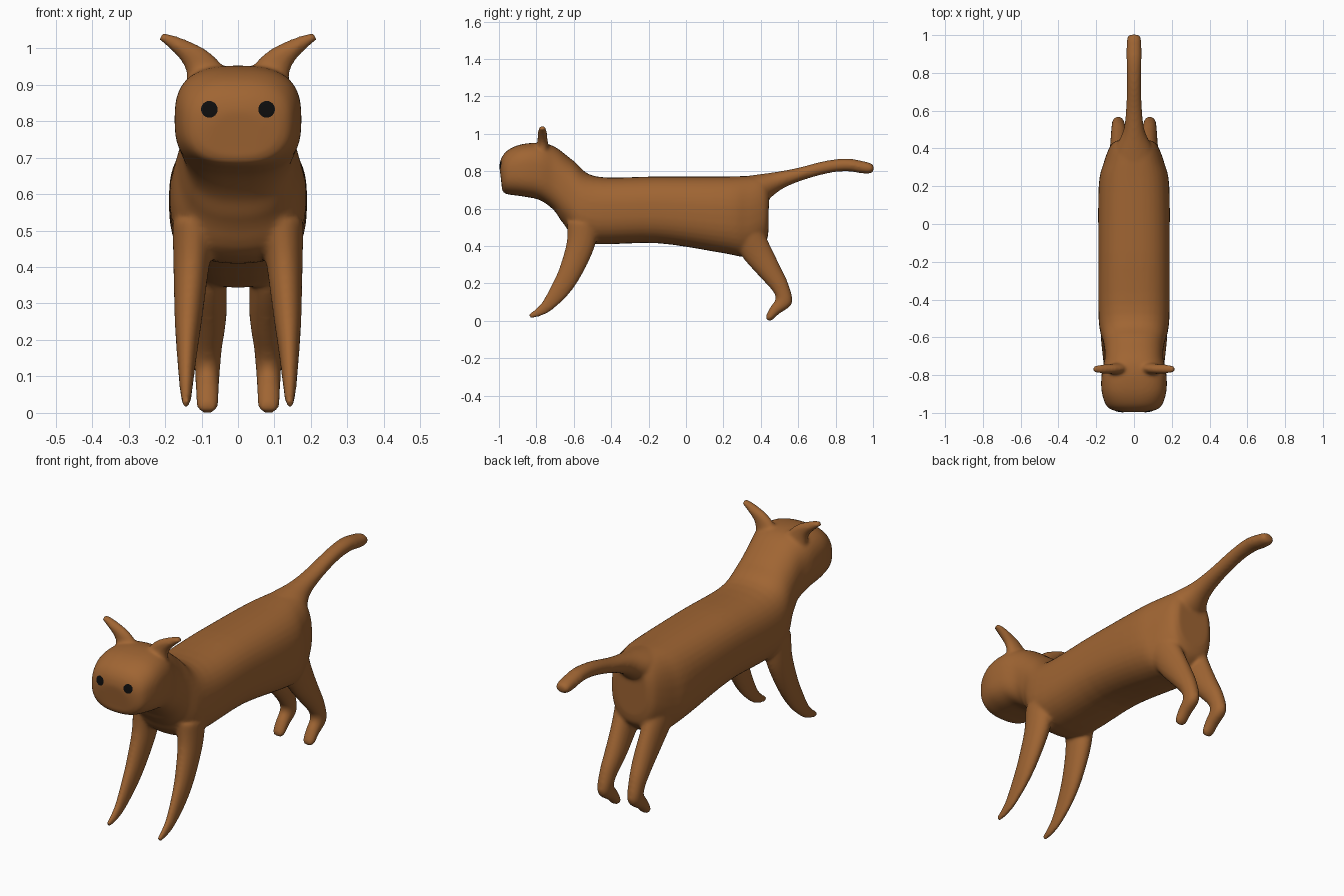
import bpy, bmesh, math
from mathutils import Vector as V

if "Cube" in bpy.data.objects:
    bpy.data.objects.remove(bpy.data.objects["Cube"])


def material(name, rgb):
    m = bpy.data.materials.new(name)
    m.diffuse_color = (*rgb, 1)
    m.use_nodes = True
    m.node_tree.nodes["Principled BSDF"].inputs["Base Color"].default_value = m.diffuse_color
    return m


BROWN = material("brown fur", (0.35, 0.13, 0.033))
BLACK = material("black eye", (0.004, 0.004, 0.004))

bm = bmesh.new()


def catmull(p, i, t):
    a, b, c, d = (p[min(max(i + k, 0), len(p) - 1)] for k in (-1, 0, 1, 2))
    return 0.5 * (2 * b + (c - a) * t + (2 * a - 5 * b + 4 * c - d) * t * t
                  + (3 * b - a - 3 * c + d) * t ** 3)


def loft(stations, steps=5, n=36):
    """Closed skin through (centre, side axis, up axis, squareness) stations."""
    cols = list(zip(*stations))
    rings = []
    for i in range(len(stations) - 1):
        for s in range(steps + (i == len(stations) - 2)):
            c, a, b, e = (catmull(col, i, s / steps) for col in cols)
            ring = []
            for k in range(n):
                u = 2 * math.pi * k / n
                cu, su = math.cos(u), math.sin(u)
                ring.append(bm.verts.new(
                    c + a * math.copysign(abs(cu) ** (2 / e), cu)
                    + b * math.copysign(abs(su) ** (2 / e), su)))
            rings.append(ring)
    faces = [bm.faces.new(rings[0][::-1]), bm.faces.new(rings[-1])]
    for r, q in zip(rings, rings[1:]):
        for k in range(n):
            j = (k + 1) % n
            faces.append(bm.faces.new((r[k], r[j], q[j], q[k])))
    bmesh.ops.recalc_face_normals(bm, faces=faces)


def tube(path, side, mirror=False):
    """Tube along (x, y, z, side radius, other radius) points."""
    for sx in ((1, -1) if mirror else (1,)):
        pts = [V((p[0] * sx, p[1], p[2])) for p in path]
        st = []
        for i, p in enumerate(path):
            t = (pts[min(i + 1, len(pts) - 1)] - pts[max(i - 1, 0)]).normalized()
            st.append((pts[i], V(side) * p[3], t.cross(V(side)).normalized() * p[4], 2.0))
        loft(st)


# head, neck and trunk: top y, z, bottom y, z, half width, squareness
trunk = [
    (-0.998, 0.83, -0.985, 0.72, 0.07, 2.2),
    (-0.985, 0.875, -0.980, 0.692, 0.12, 2.4),
    (-0.95, 0.915, -0.955, 0.677, 0.152, 2.6),
    (-0.88, 0.944, -0.87, 0.665, 0.173, 2.8),
    (-0.78, 0.952, -0.78, 0.645, 0.170, 2.8),
    (-0.70, 0.93, -0.705, 0.59, 0.154, 2.6),
    (-0.60, 0.855, -0.655, 0.52, 0.162, 2.4),
    (-0.48, 0.772, -0.54, 0.415, 0.187, 2.5),
    (-0.15, 0.772, -0.15, 0.415, 0.189, 2.5),
    (0.20, 0.772, 0.20, 0.362, 0.187, 2.5),
    (0.33, 0.775, 0.32, 0.345, 0.160, 2.5),
    (0.41, 0.772, 0.42, 0.41, 0.125, 2.4),
    (0.445, 0.74, 0.44, 0.47, 0.09, 2.2),
]
loft([(V((0, (a + c) / 2, (b + d) / 2)), V((w, 0, 0)),
       V((0, (a - c) / 2, (b - d) / 2)), e) for a, b, c, d, w, e in trunk])

# tail
tube([(0, 0.30, 0.69, 0.13, 0.08), (0, 0.40, 0.71, 0.10, 0.075),
      (0, 0.49, 0.748, 0.058, 0.050), (0, 0.60, 0.782, 0.043, 0.036),
      (0, 0.75, 0.822, 0.038, 0.034), (0, 0.86, 0.834, 0.040, 0.034),
      (0, 0.94, 0.822, 0.040, 0.033), (0, 0.985, 0.815, 0.037, 0.028),
      (0, 1.003, 0.813, 0.024, 0.015)], (1, 0, 0))

# front legs
tube([(0.120, -0.55, 0.52, 0.06, 0.085), (0.128, -0.566, 0.40, 0.049, 0.075),
      (0.136, -0.62, 0.26, 0.038, 0.062), (0.140, -0.675, 0.165, 0.028, 0.052),
      (0.142, -0.745, 0.078, 0.019, 0.034), (0.142, -0.80, 0.040, 0.014, 0.022),
      (0.142, -0.838, 0.025, 0.010, 0.012)], (1, 0, 0), True)

# hind legs
tube([(0.085, 0.32, 0.47, 0.06, 0.09), (0.080, 0.385, 0.36, 0.050, 0.078),
      (0.078, 0.453, 0.26, 0.046, 0.060), (0.082, 0.507, 0.175, 0.038, 0.046),
      (0.084, 0.523, 0.105, 0.034, 0.046), (0.084, 0.475, 0.057, 0.032, 0.030),
      (0.084, 0.447, 0.020, 0.030, 0.022), (0.084, 0.437, 0.004, 0.022, 0.012)],
     (1, 0, 0), True)

# ears
tube([(0.085, -0.765, 0.915, 0.034, 0.060), (0.113, -0.767, 0.968, 0.027, 0.040),
      (0.150, -0.768, 0.998, 0.025, 0.027), (0.185, -0.768, 1.020, 0.023, 0.018),
      (0.212, -0.768, 1.033, 0.018, 0.011)], (0, 1, 0), True)

# blend everything into one smooth skin
raw = bpy.data.meshes.new("raw")
bm.to_mesh(raw)
bm.free()
cat = bpy.data.objects.new("cat_body", raw)
bpy.context.collection.objects.link(cat)
rm = cat.modifiers.new("merge", 'REMESH')
rm.mode = 'VOXEL'
rm.voxel_size = 0.008
sm = cat.modifiers.new("blend", 'SMOOTH')
sm.factor = 0.5
sm.iterations = 12
dg = bpy.context.evaluated_depsgraph_get()
skin = bpy.data.meshes.new_from_object(cat.evaluated_get(dg))
cat.modifiers.clear()
cat.data = skin
skin.materials.clear()
skin.materials.append(BROWN)
skin.shade_smooth()
bpy.context.view_layer.update()

# eyes: thin discs laid on the face
for name, x in (("right_eye", 0.078), ("left_eye", -0.078)):
    eb = bmesh.new()
    bmesh.ops.create_circle(eb, cap_ends=True, cap_tris=True, segments=24, radius=0.0225)
    bmesh.ops.subdivide_edges(eb, edges=eb.edges[:], cuts=2, use_grid_fill=True)
    for v in eb.verts:
        px, pz = x + v.co.x, 0.832 + v.co.y
        hit, loc, nor, _ = cat.ray_cast(V((px, -2, pz)), V((0, 1, 0)))
        v.co = loc + nor * 0.003 if hit else V((px, -0.99, pz))
    bmesh.ops.recalc_face_normals(eb, faces=eb.faces[:])
    if sum(f.normal.y for f in eb.faces) > 0:
        bmesh.ops.reverse_faces(eb, faces=eb.faces[:])
    me = bpy.data.meshes.new(name)
    eb.to_mesh(me)
    eb.free()
    me.materials.append(BLACK)
    bpy.context.collection.objects.link(bpy.data.objects.new(name, me))
